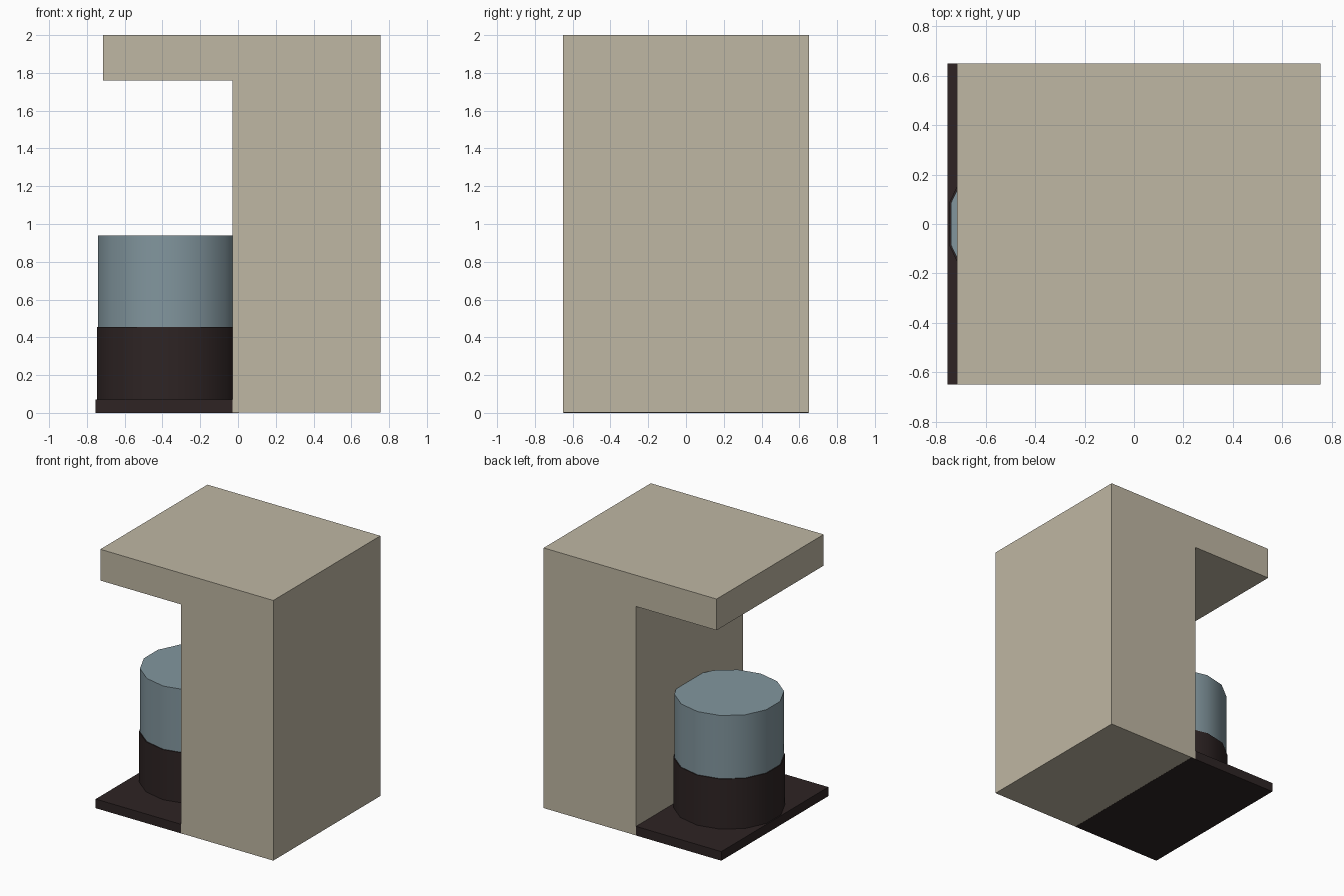
import bpy, bmesh, math
from mathutils import Matrix

if "Cube" in bpy.data.objects:
    bpy.data.objects.remove(bpy.data.objects["Cube"])


def srgb(r, g, b):
    f = lambda c: c / 12.92 if c <= 0.04045 else ((c + 0.055) / 1.055) ** 2.4
    return (f(r / 255), f(g / 255), f(b / 255), 1)


def material(name, col):
    m = bpy.data.materials.new(name)
    m.diffuse_color = col
    m.use_nodes = True
    m.node_tree.nodes["Principled BSDF"].inputs["Base Color"].default_value = m.diffuse_color
    return m


BEIGE = material("beige", srgb(191, 183, 163))
DARK = material("dark brown", srgb(46, 36, 36))
GLASS = material("blue grey", srgb(130, 150, 158))


def add(name, bm, mat):
    bmesh.ops.recalc_face_normals(bm, faces=bm.faces[:])
    me = bpy.data.meshes.new(name)
    bm.to_mesh(me)
    bm.free()
    me.materials.append(mat)
    ob = bpy.data.objects.new(name, me)
    bpy.context.collection.objects.link(ob)
    return ob


def extrude_profile(name, pts, half_y, mat):
    """Extrude an x-z outline along y, centred on y = 0."""
    bm = bmesh.new()
    face = bm.faces.new([bm.verts.new((x, -half_y, z)) for x, z in pts])
    ext = bmesh.ops.extrude_face_region(bm, geom=[face])
    verts = [v for v in ext["geom"] if isinstance(v, bmesh.types.BMVert)]
    bmesh.ops.translate(bm, verts=verts, vec=(0, 2 * half_y, 0))
    return add(name, bm, mat)


def drum(name, r, z0, z1, mat, sides=14, cx=-0.367):
    """Low-poly smooth cylinder with a flat side facing -x."""
    bm = bmesh.new()
    mtx = Matrix.Translation((cx, 0, (z0 + z1) / 2)) @ Matrix.Rotation(math.pi / sides, 4, 'Z')
    bmesh.ops.create_cone(bm, cap_ends=True, segments=sides, radius1=r, radius2=r,
                          depth=z1 - z0, matrix=mtx)
    # put a vertex pair either side of the x axis
    a = min(abs(math.atan2(v.co.y, v.co.x - cx)) for v in bm.verts)
    if a < 0.01:
        bmesh.ops.rotate(bm, verts=bm.verts[:], cent=(cx, 0, 0),
                         matrix=Matrix.Rotation(math.pi / sides, 3, 'Z'))
    ob = add(name, bm, mat)
    bpy.context.view_layer.objects.active = ob
    ob.select_set(True)
    bpy.ops.object.shade_smooth_by_angle(angle=math.radians(35))
    ob.select_set(False)
    return ob


# Housing: tall back column with an overhanging top
extrude_profile("housing", [(-0.03, 0.001), (0.755, 0.001), (0.755, 2), (-0.715, 2),
                            (-0.715, 1.76), (-0.03, 1.76)], 0.65, BEIGE)

# Base plate, running slightly under the housing
extrude_profile("base_plate", [(-0.755, 0), (0.005, 0), (0.005, 0.07), (-0.755, 0.07)],
                0.6495, DARK)

# Jug: dark lower part and glass upper part
drum("jug_lower", 0.39, 0.06, 0.455, DARK)
drum("jug_upper", 0.383, 0.45, 0.94, GLASS)
